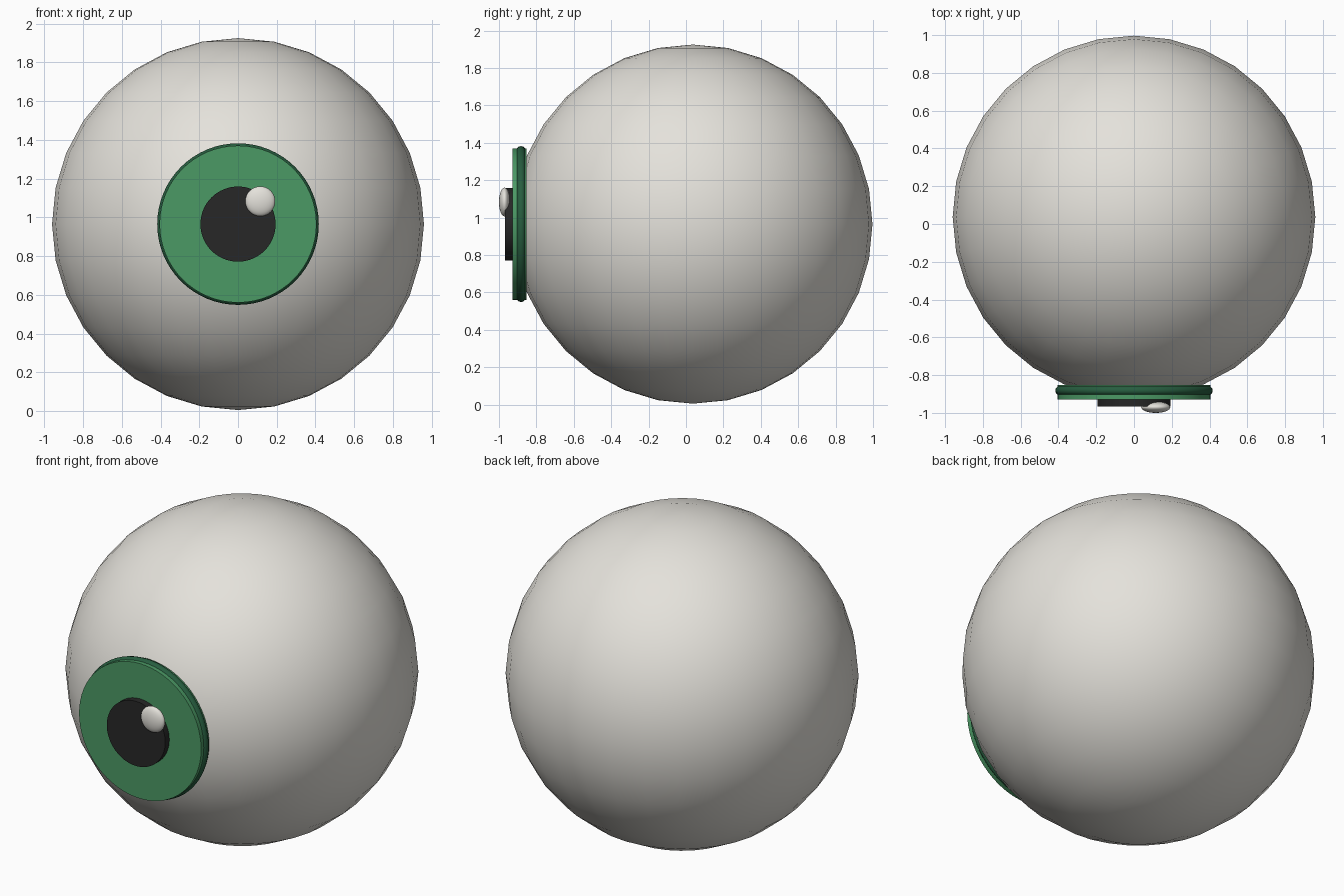
import bpy
import math

cube = bpy.data.objects.get("Cube")
if cube:
    bpy.data.objects.remove(cube, do_unlink=True)

CENTRE_Z = 0.965
FACING = (math.pi / 2, 0, 0)  # turns a part's axis towards the front


def material(name, rgb):
    mat = bpy.data.materials.new(name)
    mat.use_nodes = True
    colour = (*rgb, 1)
    mat.diffuse_color = colour
    mat.node_tree.nodes["Principled BSDF"].inputs["Base Color"].default_value = colour
    return mat


def finish(name, mat, angle=None):
    """Name, colour and smooth the part just added."""
    obj = bpy.context.object
    obj.name = name
    obj.data.materials.append(mat)
    if angle is None:
        bpy.ops.object.shade_smooth()
    else:
        bpy.ops.object.shade_smooth_by_angle(angle=math.radians(angle))
    return obj


def disc(name, mat, radius, front, back):
    """Flat round plate between two depths, facing the front."""
    bpy.ops.mesh.primitive_cylinder_add(
        vertices=64, radius=radius, depth=back - front,
        location=(0, (front + back) / 2, CENTRE_Z), rotation=FACING)
    return finish(name, mat, 35)


white = material("warm white", (0.78, 0.76, 0.71))
green = material("iris green", (0.07, 0.32, 0.13))
dark_green = material("dark green", (0.02, 0.11, 0.05))
black = material("pupil black", (0.02, 0.02, 0.02))

# Eyeball
bpy.ops.mesh.primitive_uv_sphere_add(
    segments=32, ring_count=16, radius=0.96, location=(0, 0.037, CENTRE_Z))
finish("eyeball", white)

# Iris plate with a rounded rim, and the raised pupil
disc("iris", green, 0.405, -0.928, -0.852)
bpy.ops.mesh.primitive_torus_add(
    major_segments=64, minor_segments=12, major_radius=0.393, minor_radius=0.024,
    location=(0, -0.882, CENTRE_Z), rotation=FACING)
finish("iris_rim", dark_green)
disc("pupil", black, 0.194, -0.967, -0.92)

# Flattened highlight bead on the upper edge of the pupil
bpy.ops.mesh.primitive_uv_sphere_add(
    segments=32, ring_count=16, radius=0.077, location=(0.115, -0.97, 1.083))
bpy.context.object.scale.y = 0.39
finish("highlight", white)
